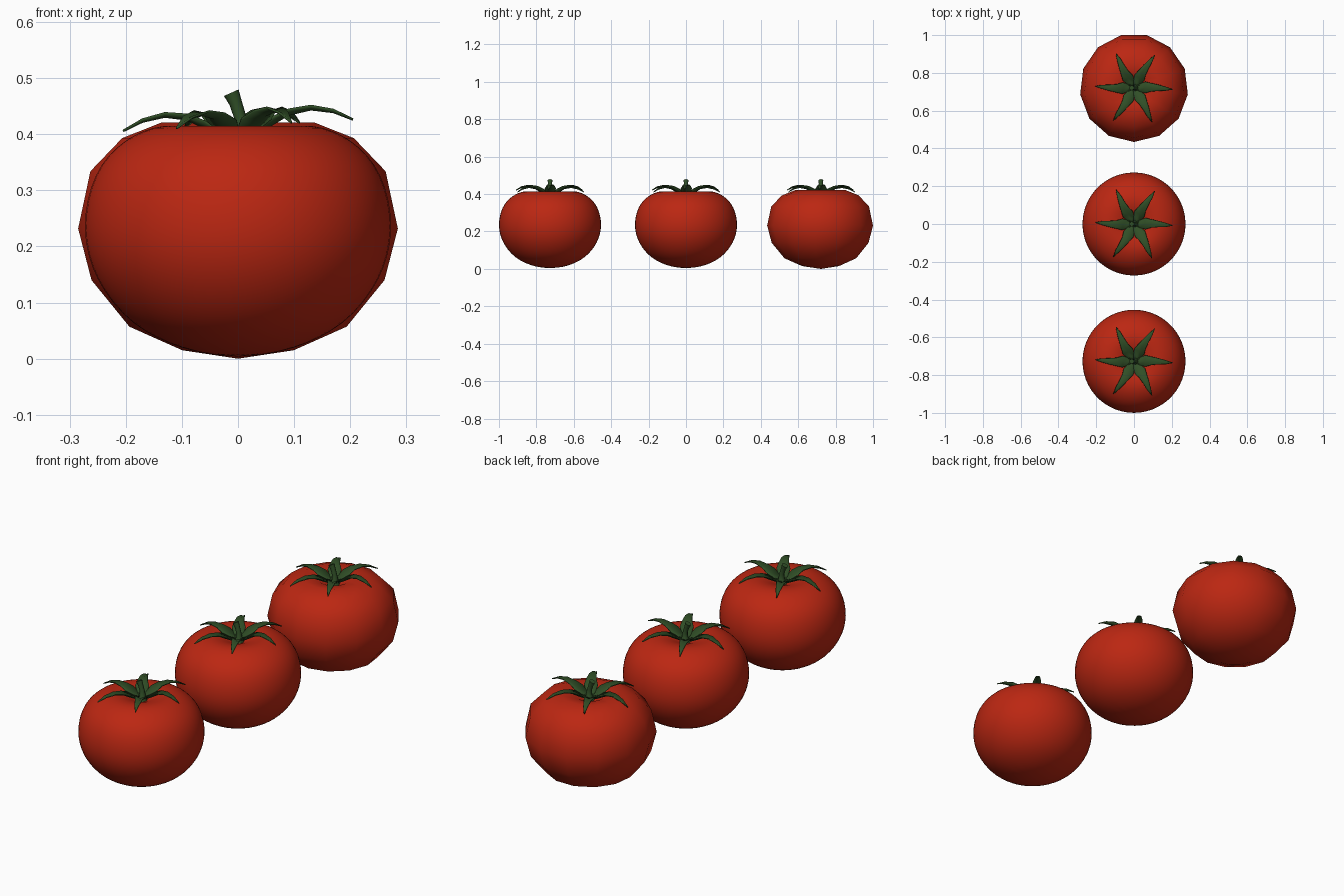
import bpy
import bmesh
from math import sin, cos, pi
from mathutils import Matrix, Vector

cube = bpy.data.objects.get("Cube")
if cube:
    bpy.data.objects.remove(cube)


def material(name, rgb):
    mat = bpy.data.materials.new(name)
    mat.use_nodes = True
    mat.diffuse_color = (*rgb, 1)
    bsdf = mat.node_tree.nodes["Principled BSDF"]
    bsdf.inputs["Base Color"].default_value = (*rgb, 1)
    bsdf.inputs["Roughness"].default_value = 0.6
    return mat


RED = material("tomato red", (0.5, 0.02, 0.006))
GREEN = material("stalk green", (0.03, 0.078, 0.02))


def finish(bm, name, mat, location):
    bmesh.ops.recalc_face_normals(bm, faces=bm.faces)
    for face in bm.faces:
        face.smooth = True
    mesh = bpy.data.meshes.new(name)
    bm.to_mesh(mesh)
    bm.free()
    mesh.materials.append(mat)
    obj = bpy.data.objects.new(name, mesh)
    obj.location = location
    bpy.context.collection.objects.link(obj)
    return obj


def bridge(bm, a, b, closed=True):
    count = len(a)
    for i in range(count if closed else count - 1):
        j = (i + 1) % count
        bm.faces.new((a[i], a[j], b[j], b[i]))


# Fruit cage: radius and height from the underside up into the dimple
FRUIT = [(0.1, 0.015), (0.195, 0.057), (0.263, 0.14), (0.287, 0.232),
         (0.265, 0.334), (0.208, 0.393), (0.137, 0.421), (0.07, 0.408), (0.03, 0.387)]
SIDES = 13


def make_fruit(name, y, levels, spread):
    bm = bmesh.new()
    rings = []
    for r, z in FRUIT:
        rings.append([bm.verts.new((r * spread * sin(2 * pi * i / SIDES),
                                    -r * spread * cos(2 * pi * i / SIDES), z))
                      for i in range(SIDES)])
    for low, high in zip(rings, rings[1:]):
        bridge(bm, low, high)
    for ring, z in ((rings[0], 0.0), (rings[-1], 0.38)):
        pole = bm.verts.new((0, 0, z))
        for i in range(SIDES):
            bm.faces.new((ring[i], ring[(i + 1) % SIDES], pole))
    obj = finish(bm, name, RED, (0, y, 0))
    if levels:
        mod = obj.modifiers.new("rounding", "SUBSURF")
        mod.levels = mod.render_levels = levels


# Sepal stations: distance out, half width, height, sideways bend
SEPAL = [(0.0, 0.006, 0.394, 0), (0.03, 0.02, 0.402, 0), (0.06, 0.03, 0.42, 0.002),
         (0.09, 0.022, 0.435, 0.003), (0.13, 0.016, 0.441, 0), (0.17, 0.01, 0.433, -0.005),
         (0.205, 0.001, 0.416, -0.008)]


def make_sepals(name, y):
    bm = bmesh.new()
    for k in range(6):
        turn = Matrix.Rotation(k * pi / 3, 3, "Z")
        lift = 0.05 * cos(k * pi / 3)
        rows = []
        for r, w, z, bend in SEPAL:
            height = z + lift * r
            points = ((r, bend - w, height + w * 0.2), (r, bend, height - w * 0.2),
                      (r, bend + w, height + w * 0.2))
            rows.append([bm.verts.new(turn @ Vector(p)) for p in points])
        for a, b in zip(rows, rows[1:]):
            bridge(bm, a, b, closed=False)
    obj = finish(bm, name, GREEN, (0, y, 0))
    mod = obj.modifiers.new("thickness", "SOLIDIFY")
    mod.thickness = 0.004
    mod.offset = 0


# Stem stations: x centre, height, radius, tilt of the ring
STEM = [(0.004, 0.385, 0.024, 0), (0.006, 0.405, 0.014, 0), (0.004, 0.43, 0.011, 0.1),
        (-0.004, 0.455, 0.011, 0.3), (-0.012, 0.474, 0.013, 0.45)]


def make_stem(name, y):
    bm = bmesh.new()
    rings = []
    for x, z, r, tilt in STEM:
        rings.append([bm.verts.new((x + r * cos(a), r * sin(a), z + r * tilt * cos(a)))
                      for a in (i * pi / 4 for i in range(8))])
    for low, high in zip(rings, rings[1:]):
        bridge(bm, low, high)
    bm.faces.new(rings[-1])
    obj = finish(bm, name, GREEN, (0, y, 0))
    obj.data.polygons[len(obj.data.polygons) - 1].use_smooth = False


# Two rounded tomatoes and one faceted tomato in a row
for label, y, levels, spread in (("front", -0.727, 2, 1.015), ("middle", 0, 2, 1.015),
                                 ("back", 0.721, 0, 1.0)):
    make_fruit(label + "_tomato_fruit", y, levels, spread)
    make_sepals(label + "_tomato_sepals", y)
    make_stem(label + "_tomato_stem", y)
